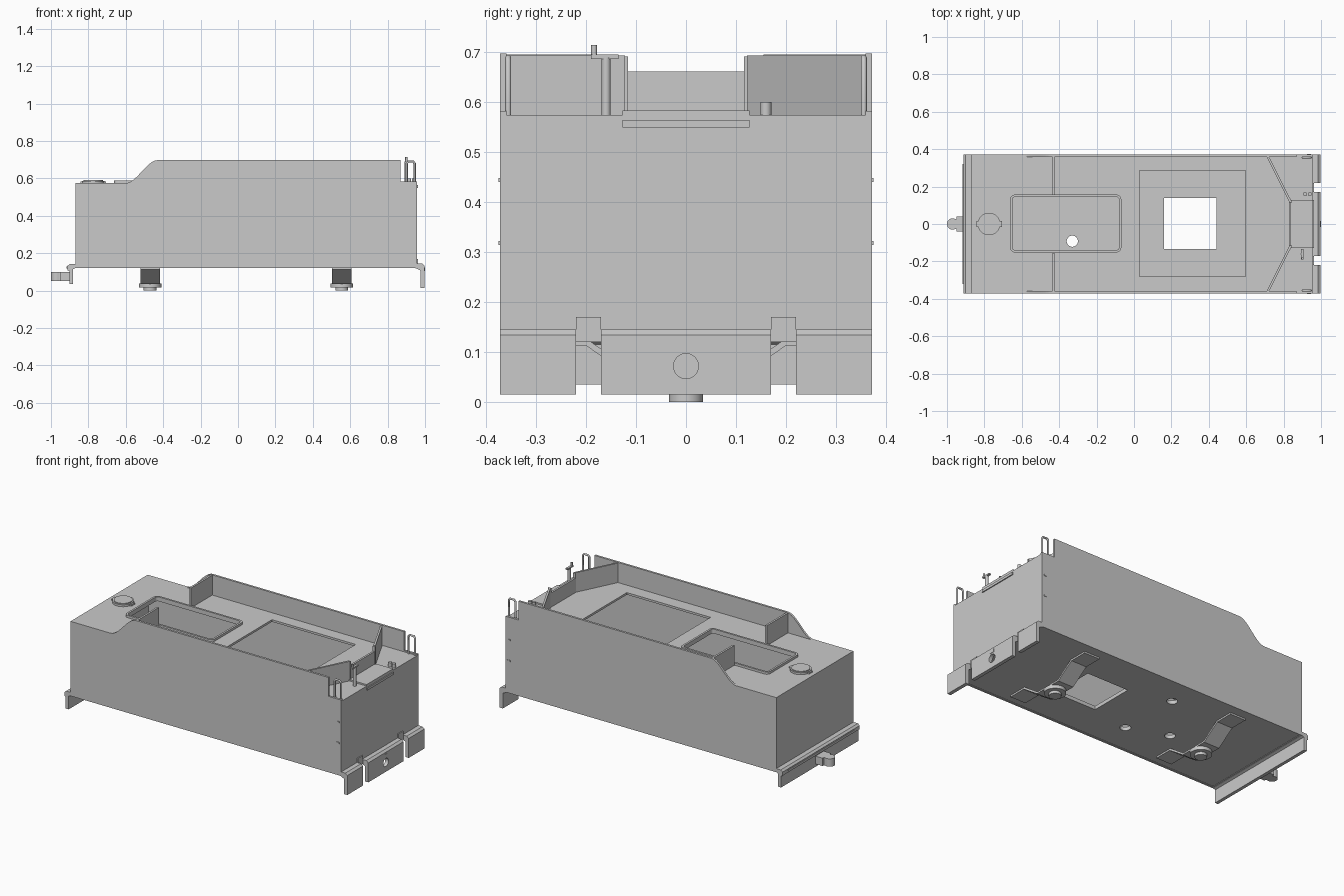
import bpy, bmesh, math
from mathutils import Vector

if "Cube" in bpy.data.objects:
    bpy.data.objects.remove(bpy.data.objects["Cube"], do_unlink=True)

# One plain grey for everything
GREY = bpy.data.materials.new("light grey")
GREY.use_nodes = True
SHADE = (0.59, 0.59, 0.59, 1)
GREY.diffuse_color = SHADE
GREY.node_tree.nodes["Principled BSDF"].inputs["Base Color"].default_value = SHADE


def prism(name, pts, axis, a, b):
    """Extrude a closed 2D profile along an axis from a to b."""
    bm = bmesh.new()

    def place(u, v, w):
        return {"x": (w, u, v), "y": (u, w, v), "z": (u, v, w)}[axis]
    f = bm.faces.new([bm.verts.new(place(u, v, a)) for u, v in pts])
    ext = bmesh.ops.extrude_face_region(bm, geom=[f])
    shift = Vector(place(0, 0, b - a))
    for v in ext["geom"]:
        if isinstance(v, bmesh.types.BMVert):
            v.co += shift
    bmesh.ops.recalc_face_normals(bm, faces=bm.faces)
    me = bpy.data.meshes.new(name)
    bm.to_mesh(me)
    bm.free()
    me.materials.append(GREY)
    ob = bpy.data.objects.new(name, me)
    bpy.context.collection.objects.link(ob)
    return ob


def box(name, x0, x1, y0, y1, z0, z1):
    return prism(name, [(x0, y0), (x1, y0), (x1, y1), (x0, y1)], "z", z0, z1)


def cyl(name, axis, u, v, r, a, b, n=32):
    ring = [(u + r * math.cos(math.tau * i / n), v + r * math.sin(math.tau * i / n)) for i in range(n)]
    ob = prism(name, ring, axis, a, b)
    bpy.context.view_layer.objects.active = ob
    ob.select_set(True)
    bpy.ops.object.shade_smooth_by_angle(angle=math.radians(35))
    ob.select_set(False)
    return ob


def rounded(x0, x1, y0, y1, r, n=5):
    pts = []
    for i, (cx, cy) in enumerate([(x1 - r, y1 - r), (x0 + r, y1 - r), (x0 + r, y0 + r), (x1 - r, y0 + r)]):
        for k in range(n + 1):
            a = math.pi / 2 * (i + k / n)
            pts.append((cx + r * math.cos(a), cy + r * math.sin(a)))
    return pts


def cut(ob, *cutters):
    for c in cutters:
        m = ob.modifiers.new("cut", "BOOLEAN")
        m.operation = "DIFFERENCE"
        m.solver = "EXACT"
        m.object = c
        bpy.context.view_layer.objects.active = ob
        bpy.ops.object.modifier_apply(modifier=m.name)
        bpy.data.objects.remove(c, do_unlink=True)


def tube(name, pts, r):
    cu = bpy.data.curves.new(name, "CURVE")
    cu.dimensions = "3D"
    cu.bevel_depth = r
    cu.bevel_resolution = 2
    cu.use_fill_caps = True
    s = cu.splines.new("POLY")
    s.points.add(len(pts) - 1)
    for p, co in zip(s.points, pts):
        p.co = (*co, 1)
    cu.materials.append(GREY)
    bpy.context.collection.objects.link(bpy.data.objects.new(name, cu))


BACK, FRONT, HALF, DECK, TOP, BASE = -0.87, 0.957, 0.372, 0.575, 0.698, 0.12
SIDES = (("left", 1), ("right", -1))
inner = HALF - 0.013

# Side sheets with the swept-down coaming
sweep = []
for i in range(13):
    t = i / 12
    sweep.append((-0.43 - 0.17 * t, TOP - (TOP - DECK) * t * t * (3 - 2 * t)))
side = [(BACK, BASE), (FRONT, BASE), (FRONT, DECK + 0.008), (0.87, DECK + 0.008), (0.87, TOP)]
side += sweep + [(BACK, DECK)]
for label, s in SIDES:
    prism(label + "_side_sheet", side, "y", s * HALF, s * inner)

# End sheets
box("rear_sheet", BACK, BACK + 0.013, -inner, inner, BASE, DECK)
box("front_sheet", FRONT - 0.013, FRONT, -inner, inner, BASE, DECK)

# Deck with two openings
deck = box("deck", BACK + 0.013, FRONT - 0.013, -inner, inner, DECK - 0.013, DECK)
cut(deck, box("bunker_cut", 0.03, 0.595, -0.28, 0.285, 0.5, 0.65),
    prism("hatch_cut", rounded(-0.65, -0.08, -0.14, 0.145, 0.015), "z", 0.5, 0.65))

# Raised rim round the rear opening
rim = prism("hatch_rim", rounded(-0.662, -0.068, -0.152, 0.157, 0.025), "z", DECK - 0.013, 0.589)
cut(rim, prism("rim_cut", rounded(-0.65, -0.08, -0.14, 0.145, 0.015), "z", 0.5, 0.65))

# Floor with one square and three round openings
floor = box("floor", BACK + 0.013, FRONT - 0.013, -inner, inner, 0.123, 0.145)
cut(floor, box("square_cut", 0.16, 0.44, -0.135, 0.138, 0.1, 0.2),
    *[cyl("round_cut", "z", x, y, 0.03, 0.1, 0.2) for x, y in ((-0.33, -0.092), (-0.1, 0.2), (-0.09, -0.18))])

# Bulkheads, angled coaming plates and their end posts
for label, s in SIDES:
    box(label + "_bulkhead", -0.437, -0.425, *sorted((s * 0.155, s * inner)), DECK - 0.005, TOP - 0.002)
    prism(label + "_angled_plate", [(0.71, s * inner), (0.722, s * inner), (0.842, s * 0.122), (0.828, s * 0.122)],
          "z", DECK - 0.005, TOP - 0.004)
    box(label + "_coaming_post", 0.828, 0.845, *sorted((s * 0.116, s * 0.123)), DECK - 0.005, TOP - 0.006)

# Gangway plate and stepped footplate
box("gangway_plate", 0.828, 0.84, -0.122, 0.122, DECK - 0.005, 0.662)
box("gangway_step", 0.828, 0.957, -0.127, 0.127, 0.565, DECK + 0.009)
box("gangway_lip", 0.95, 0.963, -0.127, 0.127, 0.55, 0.565)

# Handrails and side rivets
for label, s in SIDES:
    y = s * 0.356
    tube(label + "_handrail", [(0.902, y, 0.575), (0.902, y, 0.68), (0.91, y, 0.69), (0.937, y, 0.69),
                               (0.945, y, 0.68), (0.945, y, 0.575)], 0.006)
    for z in (0.318, 0.445):
        box(label + "_side_rivet", 0.925, 0.945, *sorted((s * 0.368, s * 0.375)), z - 0.004, z + 0.004)

# Brake column and small valve
cyl("brake_column", "z", 0.9, -0.16, 0.009, DECK - 0.005, 0.69, n=16)
box("brake_arm", 0.893, 0.907, -0.19, -0.135, 0.687, 0.696)
cyl("brake_grip", "z", 0.9, -0.184, 0.006, 0.69, 0.715, n=12)
for x in (0.915, 0.94):
    cyl("water_valve", "z", x, 0.16, 0.011, DECK - 0.005, 0.601, n=16)

# Filler cap
cyl("filler_cap", "z", -0.775, 0, 0.06, DECK - 0.005, 0.587)
cyl("filler_lid", "z", -0.775, 0, 0.052, 0.585, 0.592)
box("filler_lugs", -0.843, -0.707, -0.016, 0.016, DECK - 0.005, 0.584)

# Front buffer beam in three lengths, with brackets at the gaps
beam = [(0.95, BASE), (0.976, 0.108), (0.976, 0.015), (0.998, 0.015), (0.998, 0.134), (0.985, 0.145), (0.95, 0.145)]
for name, y0, y1 in (("right", -HALF, -0.22), ("middle", -0.17, 0.17), ("left", 0.22, HALF)):
    part = prism(name + "_front_beam", beam, "y", y0, y1)
    if name == "middle":
        cut(part, cyl("beam_cut", "x", 0, 0.072, 0.025, 0.9, 1.1))
box("beam_hook_plate", 0.99, 1.0, -0.015, 0.015, 0.105, 0.125)
for label, s in SIDES:
    box(label + "_beam_bracket", 0.95, 0.963, *sorted((s * 0.17, s * 0.22)), BASE, 0.17)

# Rear beam and coupling
rear = [(BACK, BASE), (-0.882, 0.115), (-0.882, 0.035), (-0.902, 0.035), (-0.902, 0.105),
        (-0.912, 0.11), (-0.912, 0.132), (-0.9, 0.142), (BACK, 0.142)]
prism("rear_beam", rear, "y", -HALF, HALF)
box("rear_beam_strip", -0.916, -0.905, -0.32, 0.32, 0.118, 0.128)
box("coupling_block", -0.95, -0.9, -0.04, 0.04, 0.052, 0.1)
box("coupling_neck", -0.97, -0.94, -0.028, 0.028, 0.052, 0.1)
cyl("coupling_barrel", "z", -0.97, 0, 0.03, 0.052, 0.1)

# Bent pivot straps with their bearings
strap = [(-0.31, 0.124), (-0.31, 0.113), (-0.2, 0.113), (-0.09, 0.036), (0.09, 0.036), (0.2, 0.113), (0.31, 0.113),
         (0.31, 0.124), (0.195, 0.124), (0.085, 0.046), (-0.085, 0.046), (-0.195, 0.124)]
for label, x in (("rear", -0.47), ("front", 0.555)):
    prism(label + "_pivot_strap", strap, "x", x - 0.052, x + 0.052)
    cyl(label + "_pivot_flange", "z", x, 0, 0.06, 0.016, 0.038)
    cyl(label + "_pivot_boss", "z", x, 0, 0.034, 0, 0.02)
